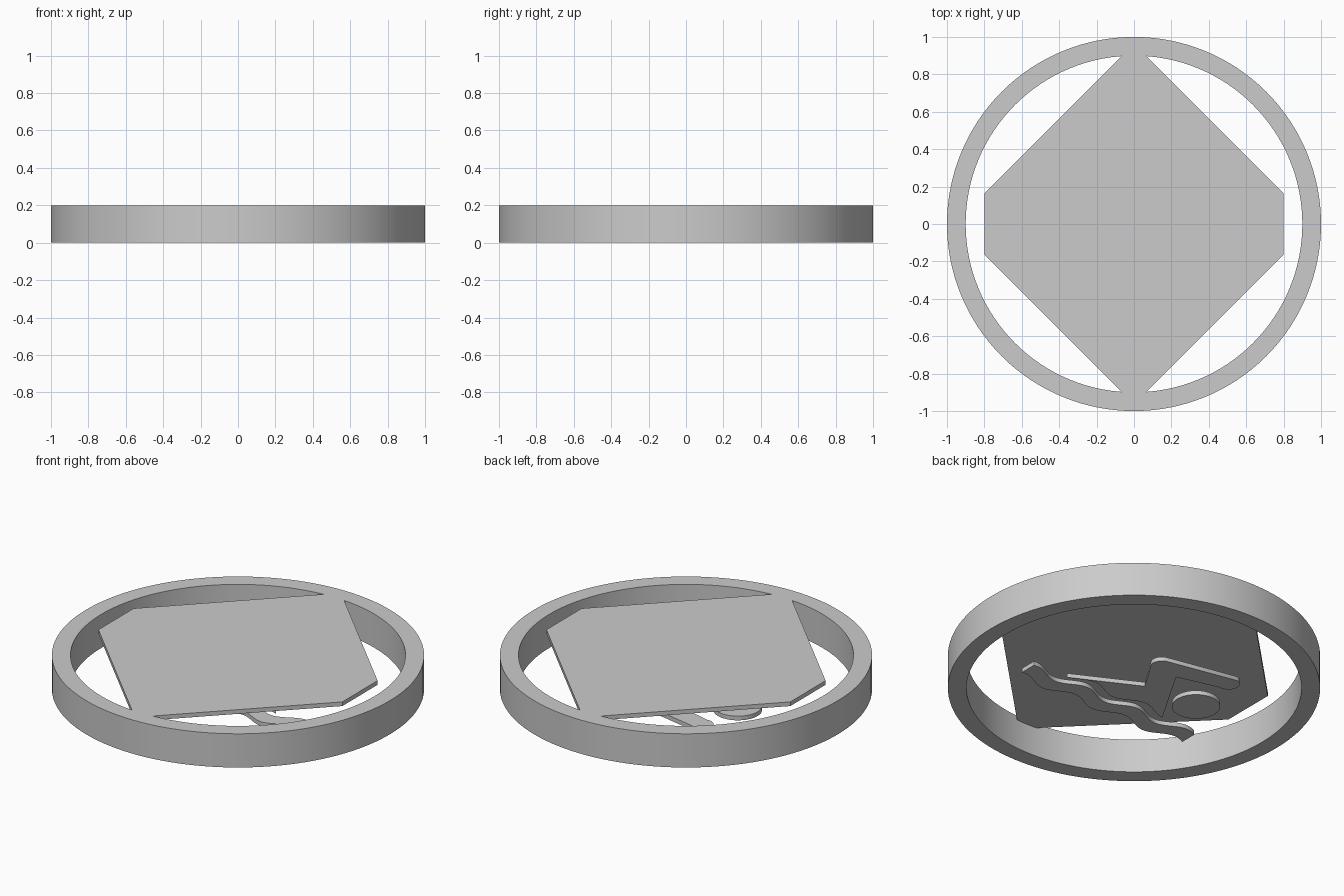
import bpy, bmesh, math
from mathutils import Vector

cube = bpy.data.objects.get("Cube")
if cube:
    bpy.data.objects.remove(cube, do_unlink=True)

grey = bpy.data.materials.new("plain grey")
grey.use_nodes = True
grey.diffuse_color = (0.6, 0.6, 0.6, 1)
grey.node_tree.nodes["Principled BSDF"].inputs["Base Color"].default_value = (0.6, 0.6, 0.6, 1)

THICK = 0.025


def finish(name, bm):
    bmesh.ops.recalc_face_normals(bm, faces=bm.faces)
    mesh = bpy.data.meshes.new(name)
    bm.to_mesh(mesh)
    bm.free()
    mesh.materials.append(grey)
    obj = bpy.data.objects.new(name, mesh)
    bpy.context.collection.objects.link(obj)
    bpy.ops.object.select_all(action='DESELECT')
    obj.select_set(True)
    bpy.context.view_layer.objects.active = obj
    bpy.ops.object.shade_smooth_by_angle(angle=math.radians(30))
    return obj


def slab(name, outline, z, height=THICK):
    """Extrude a flat outline upwards from z."""
    bm = bmesh.new()
    face = bm.faces.new([bm.verts.new((x, y, z)) for x, y in outline])
    ext = bmesh.ops.extrude_face_region(bm, geom=[face])
    moved = [v for v in ext["geom"] if isinstance(v, bmesh.types.BMVert)]
    bmesh.ops.translate(bm, verts=moved, vec=(0, 0, height))
    return finish(name, bm)


def arc(cx, cy, r, start, end, steps):
    angles = [math.radians(start + (end - start) * i / steps) for i in range(steps + 1)]
    return [(cx + r * math.cos(a), cy + r * math.sin(a)) for a in angles]


def ripple(x0, x1, level, steps):
    xs = [x0 + (x1 - x0) * i / steps for i in range(steps + 1)]
    return [(x, level + 0.03 * math.cos(math.tau * (x + 0.15) / 0.35)) for x in xs]


# Outer ring: a rectangular section spun about z
bm = bmesh.new()
section = [bm.verts.new(p) for p in ((0.9, 0, 0), (1, 0, 0), (1, 0, 0.2), (0.9, 0, 0.2))]
edges = [bm.edges.new((section[i], section[(i + 1) % 4])) for i in range(4)]
bmesh.ops.spin(bm, geom=section + edges, cent=(0, 0, 0), axis=(0, 0, 1),
               angle=math.tau, steps=128, use_duplicate=False)
bmesh.ops.remove_doubles(bm, verts=bm.verts, dist=0.0001)
finish("outer_ring", bm)

# Diamond plate with clipped side corners, flush with the ring's top
slab("diamond_plate", [(0.8, 0.165), (0.04, 0.925), (-0.04, 0.925), (-0.8, 0.165),
                       (-0.8, -0.165), (-0.04, -0.925), (0.04, -0.925), (0.8, -0.165)],
     0.2 - THICK)

# Swimming figure at the base level
slab("figure_head", arc(-0.383, 0.062, 0.13, 0, 360, 48)[:-1], 0)
body = ripple(0.35, -0.32, -0.115, 40)          # wavy waterline under the torso
body += [(-0.097, 0.236)]                       # armpit
body += arc(-0.36, 0.36, 0.06, 282, 102, 14)    # rounded hand
body += arc(0.035, 0.275, 0.06, 80, -28, 10)    # rounded shoulder
body += [(-0.032, 0.053)]                       # hip
slab("figure_body", body, 0)

# Wave band below the figure
slab("wave", ripple(-0.57, 0.57, -0.185, 64) + ripple(0.57, -0.57, -0.285, 64), 0)
